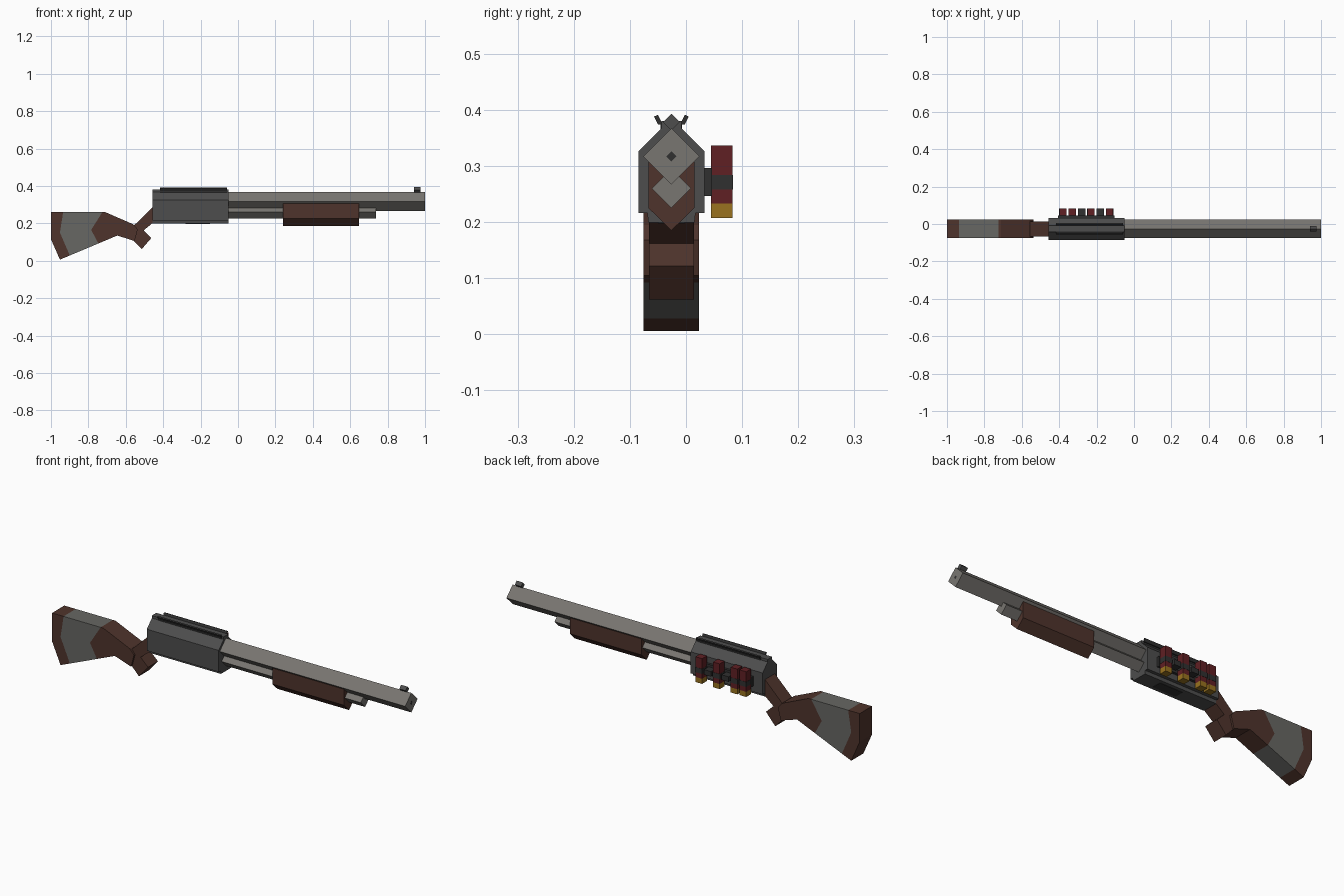
import bpy, bmesh
from mathutils import Vector

if "Cube" in bpy.data.objects:
    bpy.data.objects.remove(bpy.data.objects["Cube"])

CY = -0.026  # centre plane of the gun


def mat(name, r, g, b):
    m = bpy.data.materials.new(name)
    m.diffuse_color = (r, g, b, 1)
    m.use_nodes = True
    m.node_tree.nodes["Principled BSDF"].inputs["Base Color"].default_value = m.diffuse_color
    return m


STEEL = mat("worn_steel", 0.19, 0.18, 0.165)
RECEIVER = mat("dark_steel", 0.075, 0.075, 0.075)
BLACK = mat("black_metal", 0.03, 0.03, 0.03)
WOOD = mat("brown_wood", 0.078, 0.034, 0.025)
TAPE = mat("grey_tape", 0.135, 0.135, 0.125)
RED = mat("red_shell", 0.115, 0.014, 0.017)
BRASS = mat("brass", 0.32, 0.17, 0.014)


def prism(name, pts, axis, a, b, *mats):
    """Extrude a profile: (y, z) points along x, or (x, z) points along y."""
    bm = bmesh.new()
    place = (lambda p, t: (t, p[0], p[1])) if axis == 'x' else (lambda p, t: (p[0], t, p[1]))
    lo = [bm.verts.new(place(p, a)) for p in pts]
    hi = [bm.verts.new(place(p, b)) for p in pts]
    bm.faces.new(lo)
    bm.faces.new(hi[::-1])
    for i in range(len(pts)):
        j = (i + 1) % len(pts)
        bm.faces.new((lo[i], hi[i], hi[j], lo[j]))
    bmesh.ops.recalc_face_normals(bm, faces=bm.faces)
    me = bpy.data.meshes.new(name)
    bm.to_mesh(me)
    bm.free()
    ob = bpy.data.objects.new(name, me)
    bpy.context.collection.objects.link(ob)
    for m in mats:
        me.materials.append(m)
    return ob


def mirrored(half):
    """Half profile of (offset, z) mirrored about the centre plane."""
    right = [(CY + o, z) for o, z in half]
    left = [(CY - o, z) for o, z in reversed(half) if o > 0]
    return right + left


def diamond(z, r):
    return [(CY, z - r), (CY + r, z), (CY, z + r), (CY - r, z)]


def box(name, x0, x1, y0, y1, z0, z1, m):
    return prism(name, [(y0, z0), (y1, z0), (y1, z1), (y0, z1)], 'x', x0, x1, m)


# Barrel, magazine tube, bore and front sight
prism("barrel", diamond(0.317, 0.05), 'x', -0.06, 1.0, STEEL)
prism("magazine_tube", diamond(0.26, 0.035), 'x', -0.06, 0.738, STEEL)
prism("bore", diamond(0.317, 0.009), 'x', 0.995, 1.0005, BLACK)
prism("front_sight", diamond(0.378, 0.015), 'x', 0.942, 0.977, RECEIVER)

# Sliding fore-end
prism("fore_end", mirrored([(0, 0.185), (0.041, 0.225), (0.041, 0.307)]),
      'x', 0.241, 0.647, WOOD)

# Receiver with stepped belly and loading port
prism("receiver", mirrored([(0.041, 0.199), (0.043, 0.216), (0.059, 0.216),
                            (0.059, 0.326), (0.018, 0.367), (0.018, 0.38)]),
      'x', -0.457, -0.05, RECEIVER)
box("loading_port", -0.28, -0.15, CY - 0.024, CY + 0.024, 0.197, 0.2, BLACK)

# Top rail: a channel with flared lips
prism("top_rail", mirrored([(0.019, 0.36), (0.019, 0.374), (0.024, 0.374),
                            (0.031, 0.388), (0.024, 0.391), (0.018, 0.379)]),
      'x', -0.418, -0.06, BLACK)

# Pistol grip
prism("grip", [(-0.45, 0.292), (-0.565, 0.18), (-0.575, 0.125), (-0.515, 0.062),
               (-0.463, 0.122), (-0.505, 0.162), (-0.45, 0.207)],
      'y', CY - 0.04, CY + 0.04, WOOD)

# Butt stock, cut along the edges of the tape wrap
stock = prism("stock", [(-1.0, 0.26), (-0.71, 0.26), (-0.56, 0.195), (-0.536, 0.168),
                        (-0.553, 0.105), (-0.645, 0.135), (-0.952, 0.006), (-1.0, 0.115)],
              'y', CY - 0.0495, CY + 0.0495, WOOD, TAPE)
rear_edges = [((-0.935, 0.26), (-0.952, 0.15)), ((-0.952, 0.15), (-0.9, 0.03))]
front_edges = [((-0.725, 0.26), (-0.785, 0.165)), ((-0.785, 0.165), (-0.745, 0.09))]


def edge_x(edge, z):
    (x0, z0), (x1, z1) = edge
    return x0 + (x1 - x0) * (z - z0) / (z1 - z0)


bm = bmesh.new()
bm.from_mesh(stock.data)
for p, q in rear_edges + front_edges:
    bmesh.ops.bisect_plane(bm, geom=bm.verts[:] + bm.edges[:] + bm.faces[:],
                           plane_co=Vector((p[0], 0, p[1])),
                           plane_no=Vector((q[1] - p[1], 0, p[0] - q[0])))
for f in bm.faces:
    c = f.calc_center_median()
    inside = (c.x > max(edge_x(e, c.z) for e in rear_edges)
              and c.x < max(edge_x(e, c.z) for e in front_edges))
    f.material_index = 1 if inside else 0
bm.to_mesh(stock.data)
bm.free()

# Side carrier: six loops, four of them holding shells
box("shell_carrier", -0.405, -0.105, 0.03, 0.046, 0.246, 0.296, BLACK)
for i in range(6):
    x = -0.38 + 0.05 * i
    box(f"shell_loop_{i}", x - 0.02, x + 0.02, 0.0435, 0.084, 0.258, 0.284, BLACK)
    if i in (0, 1, 3, 5):
        box(f"shell_body_{i}", x - 0.019, x + 0.019, 0.0445, 0.083, 0.233, 0.336, RED)
        box(f"shell_base_{i}", x - 0.019, x + 0.019, 0.0445, 0.083, 0.207, 0.233, BRASS)
